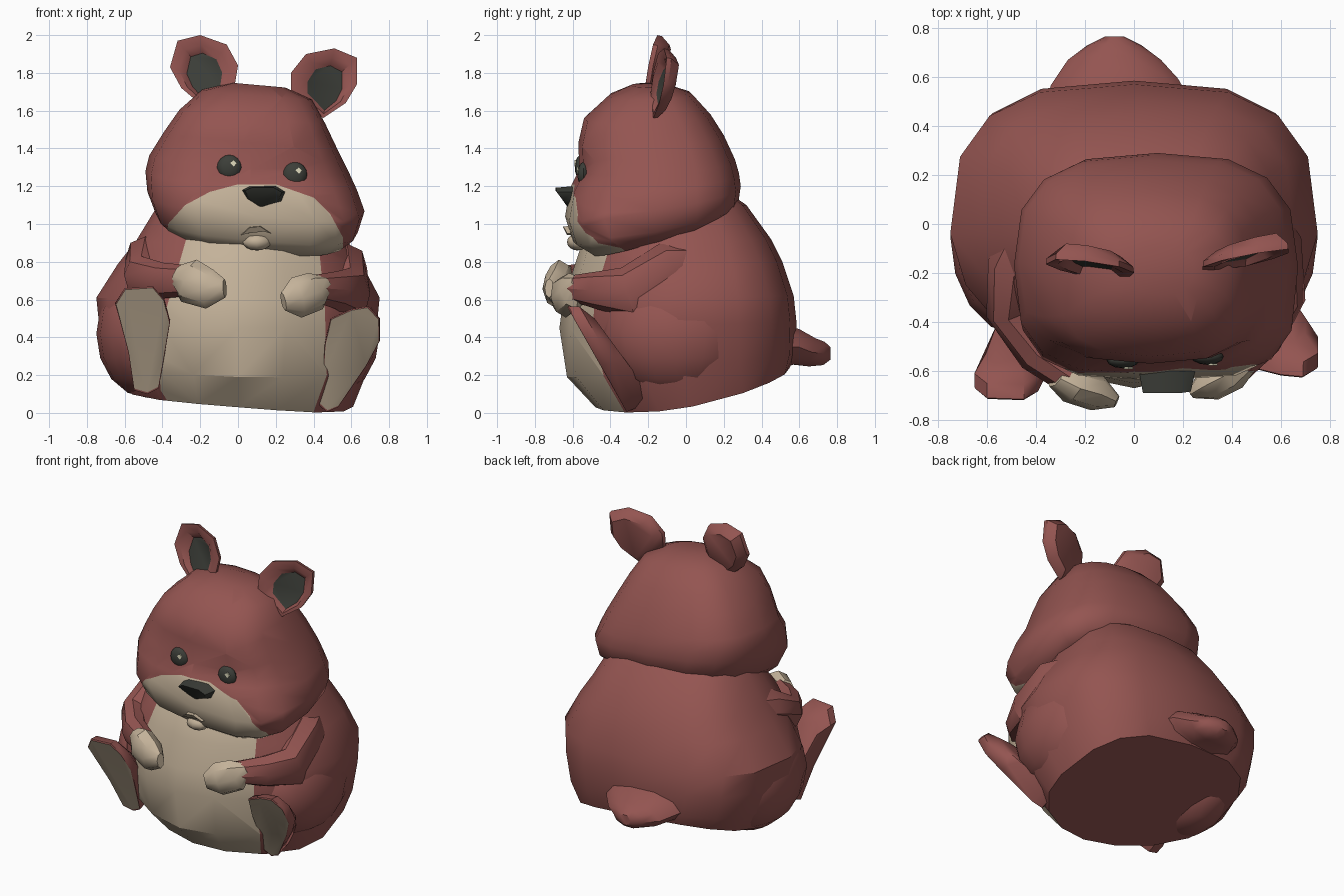
import bpy, bmesh, math
from mathutils import Vector

if "Cube" in bpy.data.objects:
    bpy.data.objects.remove(bpy.data.objects["Cube"])


def colour(name, rgb):
    m = bpy.data.materials.new(name)
    m.diffuse_color = (*rgb, 1)
    m.use_nodes = True
    m.node_tree.nodes["Principled BSDF"].inputs["Base Color"].default_value = m.diffuse_color
    return m


RED = colour("russet fur", (0.295, 0.09, 0.082))
TAN = colour("cream fur", (0.55, 0.445, 0.32))
DARK = colour("charcoal", (0.045, 0.048, 0.04))
LIGHT = colour("eye glint", (0.75, 0.72, 0.52))


def finish(name, bm, mats, angle=32):
    bmesh.ops.recalc_face_normals(bm, faces=bm.faces)
    me = bpy.data.meshes.new(name)
    bm.to_mesh(me)
    bm.free()
    ob = bpy.data.objects.new(name, me)
    bpy.context.collection.objects.link(ob)
    for m in mats:
        me.materials.append(m)
    bpy.ops.object.select_all(action='DESELECT')
    ob.select_set(True)
    bpy.context.view_layer.objects.active = ob
    bpy.ops.object.shade_smooth_by_angle(angle=math.radians(angle))
    return ob


def loft(rings, end_mat=0):
    """Skin a list of equal-length rings, cap both ends."""
    bm = bmesh.new()
    vs = [[bm.verts.new(p) for p in r] for r in rings]
    n = len(vs[0])
    for a, b in zip(vs, vs[1:]):
        for i in range(n):
            j = (i + 1) % n
            bm.faces.new((a[i], a[j], b[j], b[i]))
    bm.faces.new(vs[0])
    bm.faces.new(vs[-1]).material_index = end_mat
    return bm


def power(v, e):
    return math.copysign(abs(v) ** e, v)


def ring(cx, hx, yf, zf, yb, zb, p_front, p_back, roll=0, bend=1, n=16):
    """Rounded-square ring, tilted from front height zf to back height zb."""
    pts = []
    for k in range(n):
        a = 2 * math.pi * k / n
        p = p_front if math.sin(a) < -1e-6 else p_back
        x = cx + hx * power(math.cos(a), 2 / p)
        y = (yf + yb) / 2 + (yb - yf) / 2 * power(math.sin(a), 2 / p)
        t = max(0, (y - yf) / (yb - yf))
        pts.append((x, y, zf + (zb - zf) * t ** bend + roll * (x - cx)))
    return pts


def stencil(bm, poly, y_max):
    """Cut a convex clockwise x-z outline into the front and paint it."""
    bmesh.ops.recalc_face_normals(bm, faces=bm.faces)
    planes = []

    def inside():
        out = []
        for f in bm.faces:
            c = f.calc_center_median()
            if c.y < y_max and f.normal.y < -0.12 and all((c - o).dot(d) > 0 for o, d in planes):
                out.append(f)
        return out

    for (x0, z0), (x1, z1) in zip(poly, poly[1:] + poly[:1]):
        o, d = Vector((x0, 0, z0)), Vector((z1 - z0, 0, x0 - x1)).normalized()
        fs = inside()
        geom = fs + list({e for f in fs for e in f.edges}) + list({v for f in fs for v in f.verts})
        bmesh.ops.bisect_plane(bm, geom=geom, dist=1e-5, plane_co=o, plane_no=d)
        bm.normal_update()
        planes.append((o, d))
    for f in inside():
        f.material_index = 1


def tube(name, path, mat, n=8):
    """Limb along (x, y, z, radius across, radius up) points."""
    pts = [Vector(p[:3]) for p in path]
    rings = []
    for i, p in enumerate(path):
        t = (pts[min(i + 1, len(pts) - 1)] - pts[max(i - 1, 0)]).normalized()
        s = t.cross(Vector((0, 0, 1))).normalized()
        u = s.cross(t)
        rings.append([pts[i] + s * p[3] * math.cos(a) + u * p[4] * math.sin(a)
                      for a in (2 * math.pi * k / n for k in range(n))])
    return finish(name, loft(rings), [mat], 40)


def ball(name, c, r, mat, seg=12):
    bm = bmesh.new()
    bmesh.ops.create_uvsphere(bm, u_segments=seg, v_segments=8, radius=1)
    for v in bm.verts:
        v.co = Vector(c) + Vector((v.co.x * r[0], v.co.y * r[1], v.co.z * r[2]))
    return finish(name, bm, [mat], 45)


def scaled(pts, c, sx, sz, dy=0, dz=0):
    return [(c[0] + (x - c[0]) * sx, y + dy, c[1] + (z - c[1]) * sz + dz) for x, y, z in pts]


# Body with cream belly
body = loft([
    ring(0, .61, -.48, .03, .55, .24, 1.8, 2.9, -.08, 2),
    ring(0, .69, -.63, .19, .58, .32, 1.8, 2.9, -.03),
    ring(0, .735, -.67, .45, .585, .48, 1.8, 2.9),
    ring(0, .75, -.65, .6, .57, .62, 1.8, 2.9),
    ring(.01, .645, -.59, .78, .51, .8, 1.9, 2.9),
    ring(.02, .56, -.55, .9, .45, .92, 2, 2.9),
    ring(.03, .46, -.4, 1.08, .32, 1.1, 2, 2.8),
    ring(.04, .38, -.35, 1.15, .22, 1.17, 2, 2.6)])
stencil(body, [(-.41, .12), (-.42, .3), (-.38, .55), (-.26, .97), (.42, .97), (.46, .55),
               (.47, .2), (.38, -.05), (-.3, -.05)], -.2)
finish("body", body, [RED, TAN])

# Head with cream muzzle, tipped to one side
R = -.09
head = loft([
    ring(.1, .46, -.5, .845, .22, 1.05, 2.8, 2.8, R),
    ring(.1, .535, -.6, .91, .275, 1.1, 3, 2.8, R),
    ring(.095, .575, -.64, 1.04, .29, 1.2, 3.3, 2.8, R),
    ring(.07, .56, -.615, 1.19, .28, 1.27, 3, 2.8, R),
    ring(.06, .53, -.565, 1.29, .26, 1.34, 2.8, 2.8, R),
    ring(.065, .455, -.57, 1.43, .2, 1.47, 2.8, 2.9, R),
    ring(.075, .385, -.54, 1.56, .13, 1.58, 2.8, 2.9, R),
    ring(.1, .29, -.41, 1.68, .03, 1.69, 2.5, 2.6, R),
    ring(.11, .14, -.29, 1.735, -.09, 1.735, 2, 2, R)])
stencil(head, [(-.37, 1), (-.28, 1.1), (-.15, 1.17), (0, 1.21), (.2, 1.21), (.4, 1.14), (.49, 1.05),
               (.555, .93), (.56, .8), (.5, .72), (-.3, .8), (-.38, .92)], -.3)
finish("head", head, [RED, TAN], 50)

# Nose, its front sloping back towards the chin
nose = [(.02, -.6, 1.18), (.06, -.6, 1.2), (.2, -.6, 1.2), (.25, -.6, 1.17), (.23, -.61, 1.12),
        (.13, -.62, 1.08), (.05, -.61, 1.13)]
tip = [(x, -.69 + max(0, 1.18 - z) * .6, z) for x, y, z in nose]
finish("nose", loft([nose, scaled(tip, (.13, 1.16), .85, .8)]), [DARK], 45)

# Lips
ball("lower_lip", (.1, -.575, .905), (.075, .055, .045), TAN, 8)
mouth = [(.01, -.58, .94), (.06, -.6, .985), (.12, -.6, .99), (.18, -.58, .95), (.14, -.58, .96), (.05, -.58, .95)]
finish("upper_lip", loft([mouth, scaled(mouth, (.1, .96), .9, .9, -.05)]), [TAN])

# Eyes with glints
for side, x, y, z in (("left", -.045, -.556, 1.3), ("right", .3, -.542, 1.262)):
    ball(side + "_eye", (x, y, z), (.066, .033, .066), DARK)
    g = [(x + .022 + dx, y - .027, z + .022 + dz) for dx, dz in ((-.018, 0), (0, .018), (.018, 0), (0, -.018))]
    finish(side + "_glint", loft([g, scaled(g, (x, z), 1, 1, -.008)]), [LIGHT])

# Cupped ears with dark insides
ears = {
    "left_ear": ([(-.36, 1.83), (-.32, 1.97), (-.2, 2), (-.06, 1.95), (0, 1.84), (-.02, 1.72),
                  (-.17, 1.61), (-.3, 1.72)], (-.175, 1.79), -.19, -.1, .17),
    "right_ear": ([(.28, 1.7), (.28, 1.8), (.36, 1.9), (.51, 1.93), (.63, 1.88), (.63, 1.74),
                   (.57, 1.64), (.45, 1.56)], (.465, 1.73), -.15, .18, .12)}
for name, (pts, c, y0, kx, kz) in ears.items():
    rim = [(x, y0 + kx * (x - c[0]) + kz * (z - c[1]), z) for x, z in pts]
    finish(name, loft([scaled(rim, c, .7, .75, .065), scaled(rim, c, .98, .97, .025), rim,
                       scaled(rim, c, .74, .8, 0, -.01), scaled(rim, c, .52, .64, .03, -.02)], 1), [RED, DARK], 40)

# Arms and paws
tube("left_arm", [(-.42, -.02, .85, .09, .1), (-.48, -.18, .82, .12, .12), (-.52, -.36, .73, .085, .105),
                  (-.4, -.53, .7, .08, .095), (-.24, -.64, .7, .07, .08)], RED)
tube("right_arm", [(.53, .04, .8, .08, .09), (.565, -.08, .77, .12, .14), (.6, -.3, .63, .1, .145),
                   (.52, -.47, .65, .085, .1), (.4, -.6, .66, .07, .07)], RED)
tube("left_paw", [(-.32, -.62, .73, .05, .06), (-.26, -.655, .7, .075, .12), (-.15, -.69, .655, .075, .105),
                  (-.07, -.725, .66, .025, .05)], TAN)
tube("right_paw", [(.47, -.57, .69, .04, .04), (.41, -.6, .645, .075, .105), (.31, -.65, .61, .075, .11),
                   (.24, -.69, .59, .025, .05)], TAN)

# Thighs and feet with cream soles
for side, s in (("left", -1), ("right", 1)):
    ball(side + "_thigh", (s * .48, -.05, .42), (.27, .4, .34), RED, 16)
feet = {
    "left_foot": ([(-.65, .58), (-.6, .66), (-.45, .67), (-.39, .6), (-.36, .48), (-.39, .3), (-.42, .13),
                   (-.48, .1), (-.55, .12), (-.58, .32)], (-.5, .4), .66, -.71, .5),
    "right_foot": ([(.46, .36), (.49, .5), (.6, .55), (.69, .565), (.75, .5), (.75, .38), (.68, .25),
                    (.53, .03), (.47, .005), (.42, .05), (.45, .2)], (.58, .3), .56, -.62, .55)}
for name, (pts, c, zt, yt, k) in feet.items():
    sole = [(x, yt + k * (zt - z), z) for x, z in pts]
    rings = [scaled(sole, c, .7, .75, .14, .0), scaled(sole, c, 1.01, .95, .06, .01), sole,
             scaled(sole, c, .97, .97, -.004)]
    finish(name, loft(rings, 1), [RED, TAN], 45)

# Tail
tube("tail", [(-.07, .48, .35, .3, .13), (-.08, .58, .35, .26, .1), (-.08, .67, .32, .19, .08),
              (-.08, .73, .315, .11, .065), (-.08, .765, .315, .04, .035)], RED, 10)
